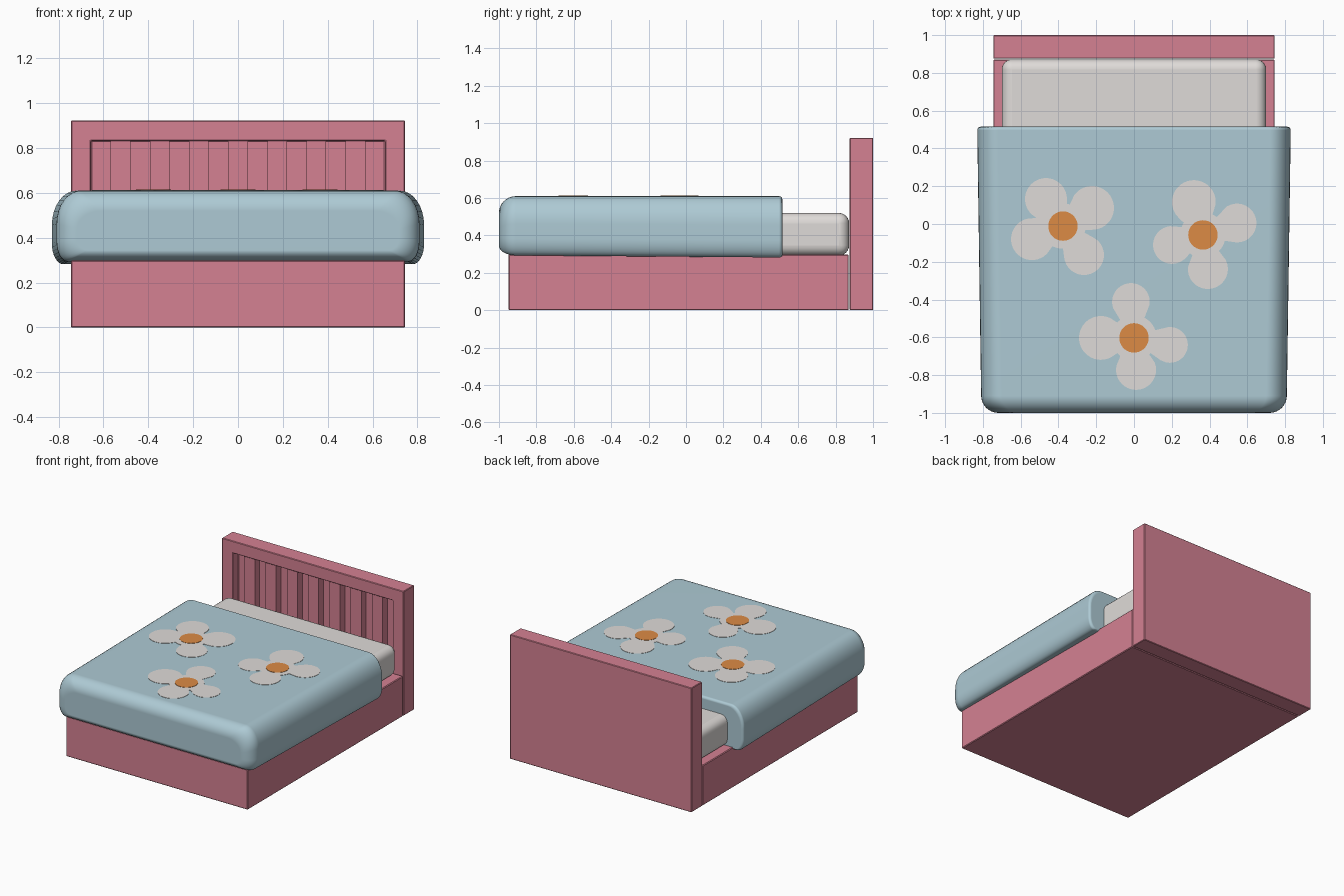
import bpy, bmesh, math

if "Cube" in bpy.data.objects:
    bpy.data.objects.remove(bpy.data.objects["Cube"])


def material(name, rgb):
    m = bpy.data.materials.new(name)
    m.diffuse_color = (*rgb, 1)
    m.use_nodes = True
    m.node_tree.nodes["Principled BSDF"].inputs["Base Color"].default_value = m.diffuse_color
    return m


PINK = material("pink_paint", (0.66, 0.22, 0.29))
WHITE = material("warm_white", (0.74, 0.71, 0.69))
BLUE = material("soft_blue", (0.42, 0.59, 0.66))
ORANGE = material("orange", (0.72, 0.26, 0.06))


def finish(name, bm, mat, smooth=False, bevel=0.0, segments=1):
    bmesh.ops.recalc_face_normals(bm, faces=bm.faces)
    me = bpy.data.meshes.new(name)
    bm.to_mesh(me)
    bm.free()
    me.materials.append(mat)
    ob = bpy.data.objects.new(name, me)
    bpy.context.collection.objects.link(ob)
    if bevel:
        b = ob.modifiers.new("bevel", 'BEVEL')
        b.width, b.segments = bevel, segments
        b.limit_method = 'ANGLE'
    if smooth:
        bpy.ops.object.select_all(action='DESELECT')
        ob.select_set(True)
        bpy.context.view_layer.objects.active = ob
        bpy.ops.object.shade_smooth_by_angle(angle=math.radians(40))
        w = ob.modifiers.new("weighted", 'WEIGHTED_NORMAL')
        w.keep_sharp = True
    return ob


def box_mesh(x0, x1, y0, y1, z0, z1):
    bm = bmesh.new()
    bmesh.ops.create_cube(bm, size=1)
    for v in bm.verts:
        v.co = (x1 if v.co.x > 0 else x0, y1 if v.co.y > 0 else y0, z1 if v.co.z > 0 else z0)
    return bm


# Base
finish("base", box_mesh(-0.745, 0.745, -0.95, 0.87, 0, 0.298), PINK, bevel=0.005)

# Headboard with a recessed front panel
bm = box_mesh(-0.745, 0.745, 0.875, 1.0, 0, 0.922)
bm.normal_update()
front = [f for f in bm.faces if f.normal.y < -0.9]
bmesh.ops.inset_region(bm, faces=front, thickness=0.09, use_even_offset=True)
ret = bmesh.ops.extrude_discrete_faces(bm, faces=front)
for f in ret["faces"]:
    for v in f.verts:
        v.co.y += 0.065
finish("headboard", bm, PINK, bevel=0.004)

# Slats in the recess: 15 equal strips, every second one solid
pitch = 1.31 / 15
for i in range(1, 15, 2):
    x = -0.655 + i * pitch
    finish(f"slat_{i // 2 + 1}", box_mesh(x, x + pitch, 0.883, 0.942, 0.09, 0.832), PINK)

# Mattress
finish("mattress", box_mesh(-0.70, 0.70, -0.90, 0.872, 0.292, 0.52), WHITE,
       smooth=True, bevel=0.055, segments=6)


# Blanket: rounded sections lofted from foot to head
def section(y, inset):
    t = (y + 1) / 1.51
    w = 0.808 + 0.022 * t - inset
    zt, zb = 0.61 - inset, 0.294 - 0.012 * t + inset * 0.55
    corners = [(1, 0.11, 0.15, True), (-1, 0.11, 0.15, True),
               (-1, 0.05, 0.09, False), (1, 0.05, 0.09, False)]
    pts = []
    n = 8
    for k, (s, rx, rz, top) in enumerate(corners):
        rz *= (zt - zb) / 0.32
        for j in range(n + 1):
            a = math.radians(90 * (k + j / n))
            cz = zt - rz if top else zb + rz
            pts.append((s * (w - rx) + rx * math.cos(a), y, cz + rz * math.sin(a)))
    return pts


stations = []
for j in range(9):
    a = math.radians(90 * j / 8)
    stations.append((-1 + 0.09 * (1 - math.sin(a)), 0.09 * (1 - math.cos(a))))
stations = [(y, i) for i, y in
            [(0.09 * (1 - math.sin(math.radians(90 * j / 8))),
              -1 + 0.09 * (1 - math.cos(math.radians(90 * j / 8)))) for j in range(9)]]
stations += [(0.515 - 0.018 + 0.018 * math.sin(math.radians(90 * j / 4)),
              0.018 * (1 - math.cos(math.radians(90 * j / 4)))) for j in range(5)]
bm = bmesh.new()
rings = [[bm.verts.new(p) for p in section(y, i)] for y, i in stations]
for a, b in zip(rings, rings[1:]):
    for j in range(len(a)):
        k = (j + 1) % len(a)
        bm.faces.new((a[j], a[k], b[k], b[j]))
bm.faces.new(rings[0])
bm.faces.new(rings[-1])
finish("blanket", bm, BLUE, smooth=True)


# Flower decorations: thin plates on the blanket
def plate(name, outline, z0, z1, mat):
    bm = bmesh.new()
    face = bm.faces.new([bm.verts.new((x, y, z0)) for x, y in outline])
    ret = bmesh.ops.extrude_face_region(bm, geom=[face])
    for v in ret["geom"]:
        if isinstance(v, bmesh.types.BMVert):
            v.co.z = z1
    finish(name, bm, mat)


def flower_outline(cx, cy, petals, n=144):
    pts = []
    for i in range(n):
        a = 2 * math.pi * i / n
        r = 0.12
        for px, py, pr in petals:
            dx, dy = px - cx, py - cy
            along = dx * math.cos(a) + dy * math.sin(a)
            across = dx * math.sin(a) - dy * math.cos(a)
            if along > 0 and abs(across) < pr:
                r = max(r, along + math.sqrt(pr * pr - across * across))
        pts.append((cx + r * math.cos(a), cy + r * math.sin(a)))
    return pts


flowers = [
    ((-0.376, -0.011), [(-0.466, 0.132, 0.111), (-0.222, 0.085, 0.116),
                        (-0.265, -0.164, 0.106), (-0.54, -0.08, 0.111)]),
    ((0.365, -0.058), [(0.317, 0.116, 0.116), (0.545, 0.005, 0.103),
                       (0.391, -0.238, 0.106), (0.201, -0.111, 0.10)]),
    ((0.0, -0.603), [(-0.016, -0.413, 0.10), (0.19, -0.64, 0.095),
                     (0.011, -0.772, 0.106), (-0.175, -0.603, 0.116)]),
]
for i, ((cx, cy), petals) in enumerate(flowers, 1):
    plate(f"flower_petals_{i}", flower_outline(cx, cy, petals), 0.607, 0.612, WHITE)
    disc = [(cx + 0.078 * math.cos(math.tau * k / 32), cy + 0.078 * math.sin(math.tau * k / 32))
            for k in range(32)]
    plate(f"flower_centre_{i}", disc, 0.608, 0.614, ORANGE)
